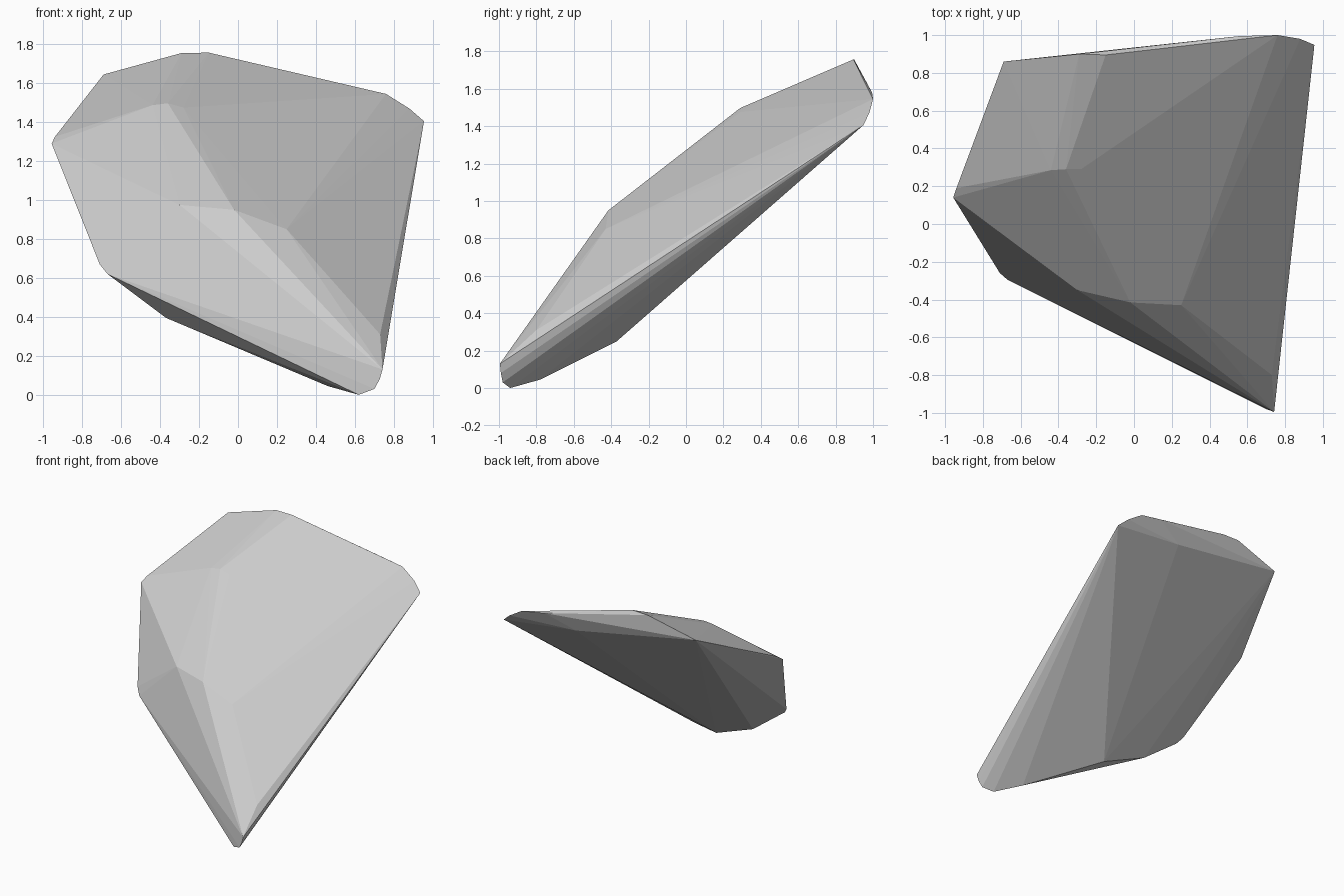
import bpy
import bmesh

if "Cube" in bpy.data.objects:
    bpy.data.objects.remove(bpy.data.objects["Cube"])

# Corner points of the faceted rock, grouped by region; the hull makes the facets
back_crest = [(-0.69, 0.86, 1.645), (-0.29, 0.90, 1.755), (-0.15, 0.895, 1.757),
              (0.56, 0.995, 1.58), (0.76, 1.0, 1.545)]
right_tip = [(0.88, 0.98, 1.47), (0.955, 0.948, 1.405), (0.33, 0.925, 1.475)]
left_tip = [(-0.957, 0.14, 1.29), (-0.94, 0.19, 1.325)]
top_ridge = [(-0.44, 0.285, 1.487), (-0.36, 0.29, 1.497), (-0.28, 0.29, 1.475)]
front_shoulder = [(-0.30, -0.35, 0.975), (-0.02, -0.415, 0.95),
                  (0.25, -0.43, 0.85), (0.34, -0.48, 0.75), (0.73, -0.80, 0.31)]
front_tip = [(0.742, -0.995, 0.13), (0.728, -0.99, 0.08), (0.70, -0.98, 0.03),
             (0.62, -0.94, 0.0), (0.46, -0.78, 0.045)]
underside = [(-0.01, -0.37, 0.25), (-0.37, -0.32, 0.395),
             (-0.67, -0.295, 0.62), (-0.71, -0.26, 0.67)]


def hull_object(name, points):
    bm = bmesh.new()
    for p in points:
        bm.verts.new(p)
    result = bmesh.ops.convex_hull(bm, input=bm.verts)
    loose = {g for g in result["geom_interior"] + result["geom_unused"]
             if isinstance(g, bmesh.types.BMVert)}
    bmesh.ops.delete(bm, geom=list(loose), context='VERTS')
    bmesh.ops.recalc_face_normals(bm, faces=bm.faces)
    mesh = bpy.data.meshes.new(name)
    bm.to_mesh(mesh)
    bm.free()
    obj = bpy.data.objects.new(name, mesh)
    bpy.context.collection.objects.link(obj)
    return obj


# Rock body, flat shaded
hull_object("rock", back_crest + right_tip + left_tip + top_ridge
            + front_shoulder + front_tip + underside)
